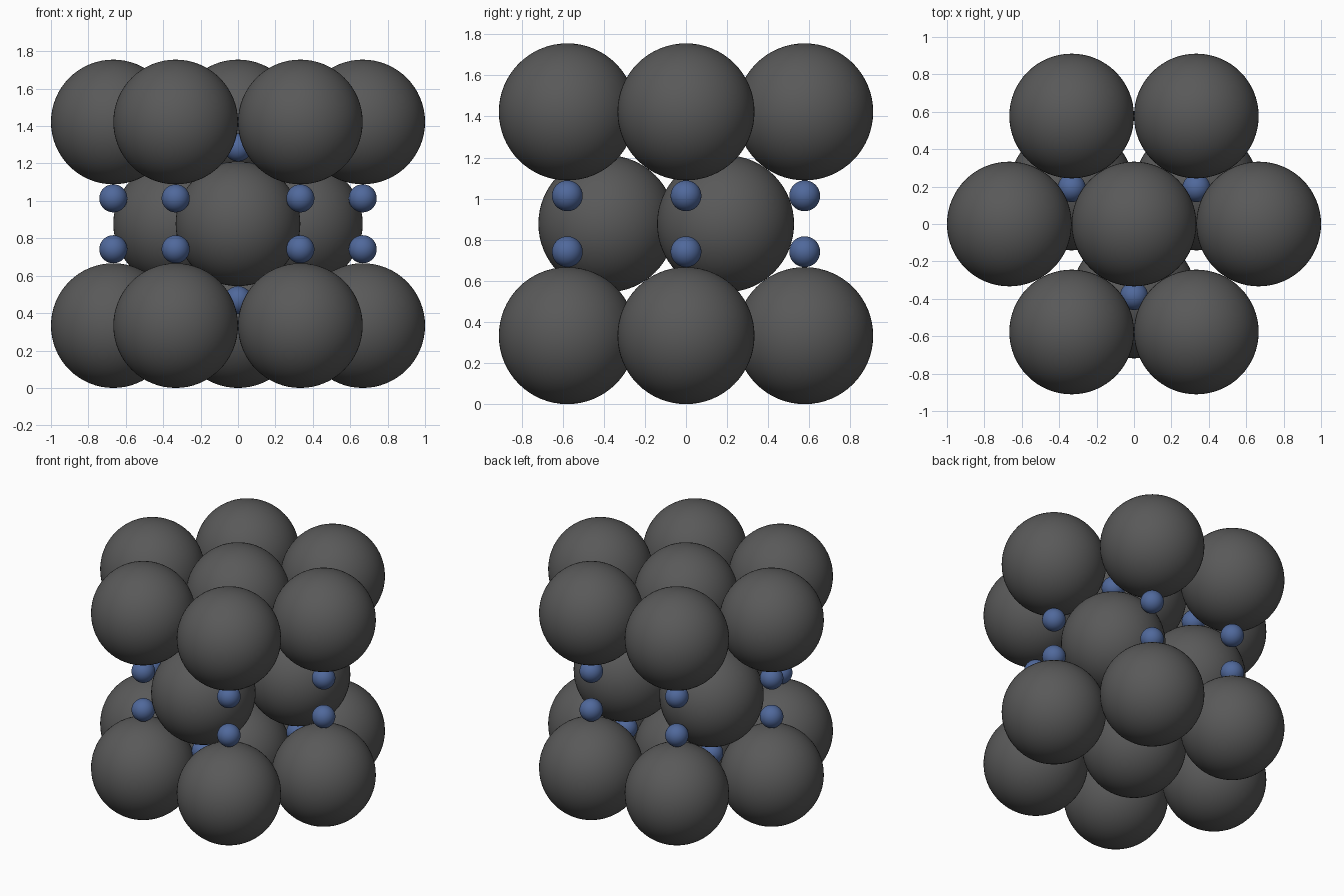
import bpy
from math import cos, sin, pi, sqrt

if "Cube" in bpy.data.objects:
    bpy.data.objects.remove(bpy.data.objects["Cube"])

# Hexagonal close packing: touching spheres with small ones in the tetrahedral holes
R = 1 / 3                      # large sphere radius
A = 2 * R                      # spacing within a layer
C = A * sqrt(8 / 3)            # bottom layer to top layer
r = R * (sqrt(1.5) - 1)        # small sphere that just fits a hole
MID = R + C / 2


def material(name, color):
    mat = bpy.data.materials.new(name)
    mat.diffuse_color = (*color, 1)
    mat.use_nodes = True
    mat.node_tree.nodes["Principled BSDF"].inputs["Base Color"].default_value = mat.diffuse_color
    return mat


def sphere(name, radius, loc, mat):
    bpy.ops.mesh.primitive_uv_sphere_add(segments=64, ring_count=32, radius=radius, location=loc)
    bpy.ops.object.shade_smooth()
    obj = bpy.context.object
    obj.name = name
    obj.data.materials.append(mat)


grey = material("dark_grey", (0.1, 0.1, 0.1))
blue = material("blue", (0.08, 0.14, 0.33))

# Sites seen from above: hexagon plus centre, and the triangle between them
hexagon = [(0, 0)] + [(A * cos(k * pi / 3), A * sin(k * pi / 3)) for k in range(6)]
d = A / sqrt(3)
triangle = [(d * cos(a), d * sin(a)) for a in (pi / 6, 5 * pi / 6, -pi / 2)]

# Middle layer
for x, y in triangle:
    sphere("middle_layer_sphere", R, (x, y, MID), grey)

# Outer layers and hole spheres, mirrored about the middle
for side, label in ((-1, "bottom"), (1, "top")):
    for x, y in hexagon:
        sphere(label + "_layer_sphere", R, (x, y, MID + side * C / 2), grey)
        sphere(label + "_inner_hole_sphere", r, (x, y, MID + side * C / 8), blue)
    for x, y in triangle:
        sphere(label + "_outer_hole_sphere", r, (x, y, MID + side * C * 3 / 8), blue)
